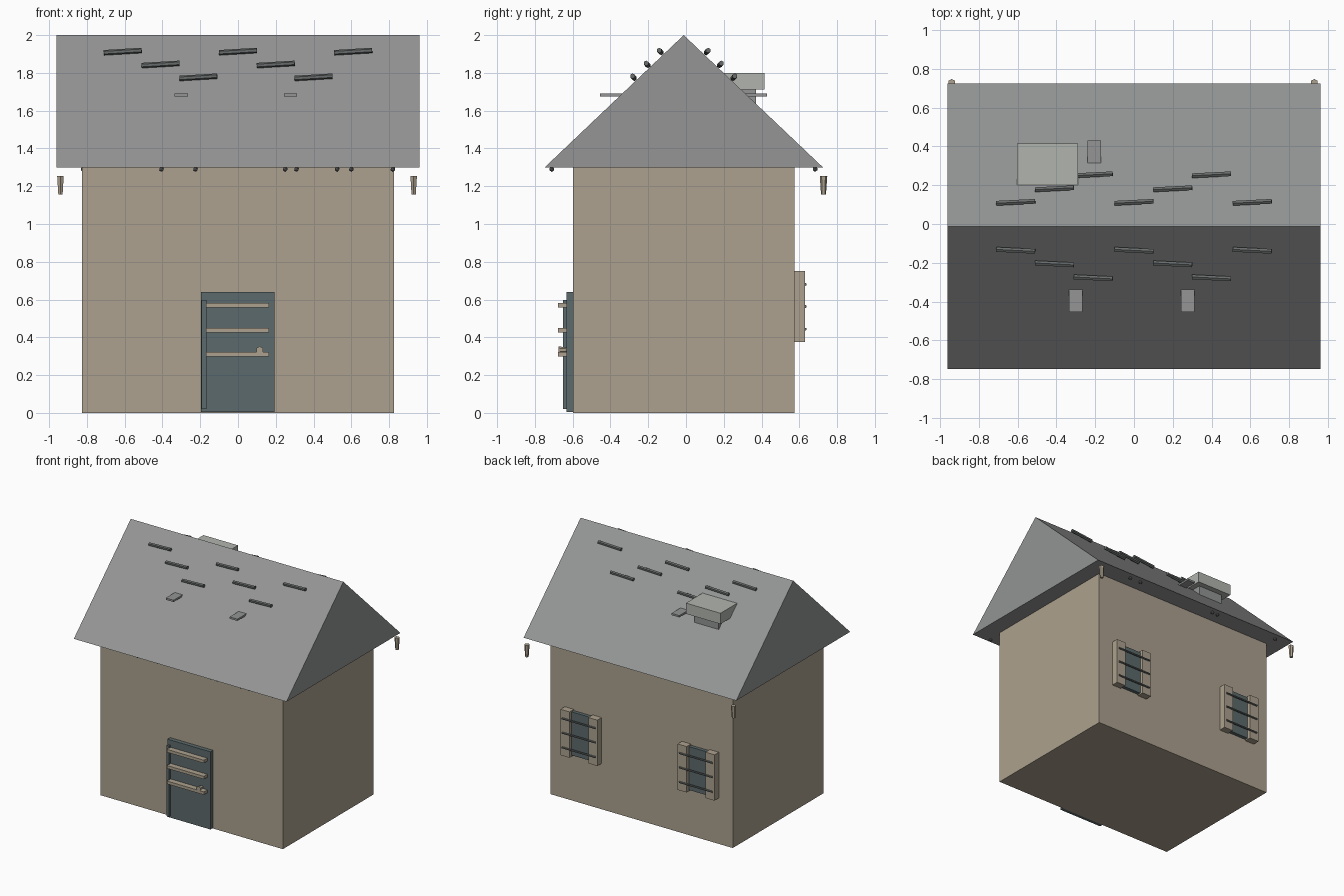
import bpy, bmesh, math
from mathutils import Matrix, Vector

if "Cube" in bpy.data.objects:
    bpy.data.objects.remove(bpy.data.objects["Cube"])


def mat(name, rgb):
    m = bpy.data.materials.new(name)
    lin = [((c / 255 + 0.055) / 1.055) ** 2.4 for c in rgb]
    m.diffuse_color = (*lin, 1)
    m.use_nodes = True
    m.node_tree.nodes["Principled BSDF"].inputs["Base Color"].default_value = m.diffuse_color
    return m


TAN = mat("tan_plaster", (172, 161, 142))
ROOF = mat("roof_grey", (147, 149, 148))
BLUE = mat("slate_blue", (92, 106, 108))
DARK = mat("dark_grey", (104, 107, 107))
PALE = mat("pale_stone", (177, 181, 174))


def finish(name, bm, material):
    bmesh.ops.recalc_face_normals(bm, faces=bm.faces)
    me = bpy.data.meshes.new(name)
    bm.to_mesh(me)
    bm.free()
    me.materials.append(material)
    ob = bpy.data.objects.new(name, me)
    bpy.context.collection.objects.link(ob)
    return ob


def box(name, x, y, z, material):
    """Box from (min, max) ranges on each axis."""
    bm = bmesh.new()
    size = Matrix.Diagonal((x[1] - x[0], y[1] - y[0], z[1] - z[0], 1))
    mid = Vector((sum(x) / 2, sum(y) / 2, sum(z) / 2))
    bmesh.ops.create_cube(bm, size=1, matrix=Matrix.Translation(mid) @ size)
    return finish(name, bm, material)


def rod(name, a, b, r1, r2, material, sides=8):
    """Tapered cylinder from point a to point b."""
    a, b = Vector(a), Vector(b)
    rot = (b - a).to_track_quat('Z', 'Y').to_matrix().to_4x4()
    bm = bmesh.new()
    bmesh.ops.create_cone(bm, cap_ends=True, segments=sides, radius1=r1, radius2=r2,
                          depth=(b - a).length,
                          matrix=Matrix.Translation((a + b) / 2) @ rot)
    return finish(name, bm, material)


CY = -0.012  # ridge line

# House body
box("walls", (-0.825, 0.825), (-0.598, 0.574), (0, 1.3), TAN)

# Gabled roof: triangle profile extruded along x
bm = bmesh.new()
tri = [bm.verts.new((-0.962, y, z)) for y, z in ((-0.748, 1.3), (0.725, 1.3), (CY, 2.0))]
face = bm.faces.new(tri)
ext = bmesh.ops.extrude_face_region(bm, geom=[face])
bmesh.ops.translate(bm, vec=(1.924, 0, 0),
                    verts=[v for v in ext["geom"] if isinstance(v, bmesh.types.BMVert)])
finish("roof", bm, ROOF)

# Slightly tilted roof battens, mirrored on both slopes
rows = [(0.124, 1.913), (0.194, 1.845), (0.266, 1.777)]
starts = [(-0.71, 0), (-0.51, 1), (-0.31, 2), (-0.10, 0), (0.10, 1), (0.30, 2), (0.51, 0)]
for side in (-1, 1):
    for x, row in starts:
        dy, z = rows[row]
        rod("roof_batten", (x, CY + side * (dy - 0.005), z - 0.006),
            (x + 0.2, CY + side * (dy + 0.005), z + 0.006), 0.014, 0.014, DARK, 6)

# Flat vent plates sticking out of the slopes
for x in (-0.30, 0.278):
    box("roof_vent", (x - 0.035, x + 0.035), (-0.455, -0.335), (1.675, 1.69), ROOF)
box("roof_vent", (-0.24, -0.17), (0.31, 0.43), (1.675, 1.69), ROOF)

# Chimney with a wide cap
box("chimney_stack", (-0.555, -0.335), (0.25, 0.37), (1.60, 1.715), ROOF)
box("chimney_cap", (-0.603, -0.29), (0.2, 0.415), (1.712, 1.80), PALE)

# Studs under the eaves
studs = [(x, -0.71) for x in (-0.405, -0.225, 0.25, 0.31, 0.525, 0.60, 0.82)]
studs += [(x, 0.683) for x in (0.61, 0.51, -0.2, -0.25, -0.82)]
for x, y in studs:
    bm = bmesh.new()
    bmesh.ops.create_icosphere(bm, subdivisions=1, radius=0.014,
                               matrix=Matrix.Translation((x, y, 1.29)))
    finish("eave_stud", bm, DARK)

# Tapered hanging pegs at the back corners
for x in (-0.94, 0.93):
    rod("corner_peg", (x, 0.728, 1.155), (x, 0.728, 1.255), 0.013, 0.02, TAN, 6)

# Door with hinge strip, cross planks and knob
box("door", (-0.195, 0.193), (-0.632, -0.59), (0.005, 0.64), BLUE)
box("door_hinge_strip", (-0.192, -0.167), (-0.652, -0.625), (0.02, 0.598), BLUE)
for z in (0.569, 0.437, 0.310):
    box("door_plank", (-0.17, 0.165), (-0.677, -0.628), (z - 0.012, z + 0.012), TAN)
rod("door_knob", (0.115, -0.675, 0.333), (0.115, -0.63, 0.333), 0.02, 0.012, TAN, 6)

# Back windows: pane, two side posts and three bars
for cx in (-0.532, 0.528):
    box("window_pane", (cx - 0.095, cx + 0.095), (0.56, 0.602), (0.385, 0.74), BLUE)
    for s in (-1, 1):
        c = cx + s * 0.126
        box("window_post", (c - 0.041, c + 0.041), (0.56, 0.63), (0.375, 0.75), TAN)
    for z in (0.68, 0.563, 0.443):
        rod("window_bar", (cx - 0.15, 0.632, z), (cx + 0.15, 0.632, z), 0.008, 0.008, DARK, 6)
